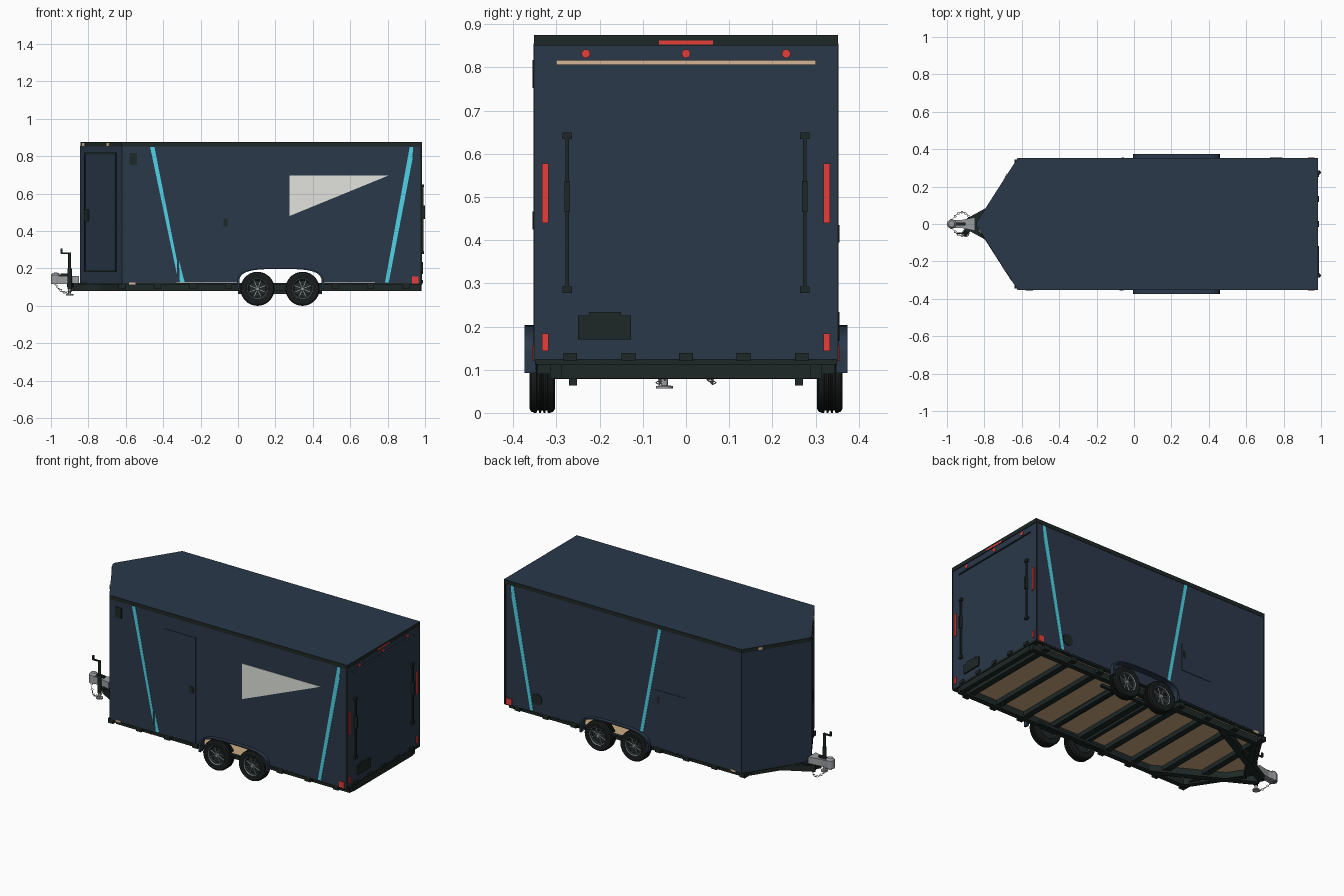
import bpy, bmesh
from math import sin, cos, pi, copysign
from mathutils import Matrix, Vector

cube = bpy.data.objects.get("Cube")
if cube:
    bpy.data.objects.remove(cube, do_unlink=True)


def material(name, *rgb):
    col = [(c / 255 / 12.92 if c < 11 else ((c / 255 + .055) / 1.055) ** 2.4) for c in rgb] + [1]
    m = bpy.data.materials.new(name)
    m.use_nodes = True
    m.diffuse_color = col
    m.node_tree.nodes["Principled BSDF"].inputs["Base Color"].default_value = col
    return m


BLUE = material("body blue", 42, 56, 74)
DARK = material("dark trim", 29, 40, 38)
CYAN = material("stripe cyan", 80, 214, 232)
RED = material("light red", 232, 62, 58)
GLASS = material("window grey", 226, 228, 223)
TAN = material("marker tan", 214, 182, 150)
WOOD = material("floor wood", 205, 172, 132)
RUBBER = material("tyre black", 24, 28, 28)
STEEL = material("steel grey", 155, 158, 162)


def finish(name, bm, mat, smooth=False):
    bmesh.ops.recalc_face_normals(bm, faces=bm.faces)
    me = bpy.data.meshes.new(name)
    bm.to_mesh(me)
    bm.free()
    me.materials.append(mat)
    ob = bpy.data.objects.new(name, me)
    bpy.context.collection.objects.link(ob)
    if smooth:
        bpy.ops.object.select_all(action='DESELECT')
        ob.select_set(True)
        bpy.context.view_layer.objects.active = ob
        bpy.ops.object.shade_smooth_by_angle()
    return ob


def wall_frame(origin, u, n):
    """Local x runs along the wall, y is up, z points out."""
    m = Matrix((Vector(u).normalized(), (0, 0, 1), Vector(n).normalized())).transposed().to_4x4()
    m.translation = Vector(origin)
    return m


def prism(name, polys, frame, depth, mat, start=0.0):
    bm = bmesh.new()
    for pts in polys:
        lo, hi = ([bm.verts.new(frame @ Vector((a, b, h))) for a, b in pts] for h in (start, start + depth))
        bm.faces.new(lo)
        bm.faces.new(hi)
        for i in range(len(pts)):
            j = (i + 1) % len(pts)
            bm.faces.new((lo[i], lo[j], hi[j], hi[i]))
    return finish(name, bm, mat)


def rect(u0, u1, z0, z1):
    return [(u0, z0), (u1, z0), (u1, z1), (u0, z1)]


def disc(u, z, r, n=16):
    return [(u + r * cos(2 * pi * i / n), z + r * sin(2 * pi * i / n)) for i in range(n)]


def outline(u0, u1, z0, z1, w):
    return [rect(u0, u0 + w, z0, z1), rect(u1 - w, u1, z0, z1),
            rect(u0 + w, u1 - w, z0, z0 + w), rect(u0 + w, u1 - w, z1 - w, z1)]


def beam(name, p, q, w, z0, z1, mat):
    p, q = Vector(p), Vector(q)
    side = Vector((p.y - q.y, q.x - p.x)).normalized() * w / 2
    return prism(name, [[p + side, q + side, q - side, p - side]], PLAN, z1 - z0, mat, z0)


def lathe(name, profile, mat, loc, axis='Y', steps=32):
    bm = bmesh.new()
    vs = [bm.verts.new((r, h, 0) if axis == 'Y' else (r, 0, h)) for r, h in profile]
    es = [bm.edges.new(e) for e in zip(vs, vs[1:])]
    bmesh.ops.spin(bm, geom=vs + es, cent=(0, 0, 0), steps=steps, angle=2 * pi,
                   axis=(0, 1, 0) if axis == 'Y' else (0, 0, 1))
    bmesh.ops.remove_doubles(bm, verts=bm.verts, dist=1e-5)
    ob = finish(name, bm, mat, True)
    ob.location = loc
    return ob


PLAN = Matrix.Identity(4)
REAR = wall_frame((.98, 0, 0), (0, 1, 0), (1, 0, 0))
SIDE = {s: wall_frame((0, s * .35, 0), (1, 0, 0), (0, s, 0)) for s in (-1, 1)}
NOSE = {s: wall_frame((-.62, s * .35, 0), (-.218, -s * .34, 0), (-.34, s * .218, 0)) for s in (-1, 1)}
FOOT = [(-.62, -.35), (.98, -.35), (.98, .35), (-.62, .35), (-.838, .01), (-.838, -.01)]


def arch(grow, n=20):
    """Rounded wheel arch from its front foot to its rear foot."""
    out = []
    for i in range(n + 1):
        c, s = -cos(pi * i / n), sin(pi * i / n)
        out.append((.227 + (.22 + grow) * copysign(abs(c) ** .6, c),
                    .125 + (.072 + grow * .5) * max(s, 0) ** .7))
    return out


# Body shell and roof
for s, tag in ((-1, "right"), (1, "left")):
    prism(tag + "_side_wall", [[(-.62, .122)] + arch(0) + [(.98, .122), (.98, .855), (-.62, .855)]],
          SIDE[s], .015, BLUE, -.015)
    prism(tag + "_nose_wall", [rect(0, .404, .122, .855)], NOSE[s], .012, BLUE, -.012)
prism("nose_cap", [[(-.838, -.012), (-.846, 0), (-.838, .012), (-.825, 0)]], PLAN, .733, BLUE, .122)
prism("rear_ramp_door", [rect(-.3, .3, .122, .807)], REAR, .02, BLUE, -.02)
prism("rear_posts_and_header", [rect(-.35, -.3, .122, .855), rect(.3, .35, .122, .855),
                                rect(-.3, .3, .816, .855)], REAR, .02, BLUE, -.02)
prism("rear_gap_strip", [rect(-.3, .3, .8, .823)], REAR, .004, TAN, -.025)
prism("floor", [[(x * .975, y * .95) for x, y in FOOT]], PLAN, .006, WOOD, .117)
roof = prism("roof", [[(x * 1.004, y * 1.006) for x, y in FOOT]], PLAN, .024, DARK, .851)
roof.data.materials.append(BLUE)
for f in roof.data.polygons:
    f.material_index = int(f.normal.z > .5)

# Fenders, corner trims, rear stripes and lamps on both sides
for s, tag in ((-1, "right"), (1, "left")):
    F = SIDE[s]
    a, b = arch(.012), arch(0)
    prism(tag + "_fender", [[(a[0][0], .092)] + a + [(a[-1][0], .092), (b[-1][0], .092)]
                            + b[::-1] + [(b[0][0], .092)]], F, .026, BLUE, -.002)
    prism(tag + "_rear_corner_trim", [rect(.972, .983, .12, .855)], F, .003, DARK)
    prism(tag + "_front_corner_trim", [rect(-.621, -.618, .125, .852)], F, .002, DARK)
    prism(tag + "_rear_stripe", [[(.918, .85), (.936, .85), (.932, .78), (.806, .125), (.786, .125)]],
          F, .002, CYAN)
    prism(tag + "_corner_lamp", [rect(.93, .966, .12, .156)], F, .005, RED)
    prism(tag + "_side_marker", [rect(-.582, -.547, .112, .126)], F, .003, TAN, -.001)
for s, spots in ((-1, (.12, .36)), (1, (.1,))):
    prism("nose_markers", [rect(u, u + .024, .854, .871) for u in spots], NOSE[s], .007, TAN)

# Right side: stripe, window, entry door, vent and front door
R = SIDE[-1]
prism("right_front_stripe", [[(-.47, .85), (-.447, .85), (-.326, .24), (-.326, .165)],
                             [(-.316, .245), (-.285, .125), (-.311, .125)]], R, .002, CYAN)
prism("triangle_window", [[(.275, .48), (.805, .697), (.275, .697)]], R, .002, GLASS)
prism("entry_door", [rect(-.25, -.04, .13, .77)], R, .003, BLUE)
prism("entry_door_handle", [rect(-.077, -.055, .425, .466)], R, .006, DARK)
prism("side_vent", [rect(-.58, -.54, .752, .817)], R, .006, DARK)
prism("nose_door_frame", outline(.056, .371, .18, .82, .012), NOSE[-1], .005, DARK)
prism("nose_door_panel", [rect(.068, .359, .192, .808)], NOSE[-1], .002, BLUE)
prism("nose_door_handle", [rect(.325, .36, .45, .515)], NOSE[-1], .009, DARK)

# Left side: stripe, small hatch and round inlet
L = SIDE[1]
prism("left_front_stripe", [[(-.08, .85), (-.059, .85), (.064, .195), (.043, .195)]], L, .002, CYAN)
prism("hatch_door", [rect(-.24, -.04, .31, .475)], L, .003, BLUE)
prism("hatch_handle", [rect(-.068, -.053, .395, .435)], L, .005, DARK)
prism("round_inlet", [disc(.76, .2, .034)], L, .005, DARK)

# Rear end
prism("rear_centre_lamp", [rect(-.062, .062, .853, .863)], REAR, .0045, RED)
prism("rear_round_lamps", [disc(y, .832, .01) for y in (-.232, 0, .232)], REAR, .004, RED)
prism("rear_tail_lamps", [rect(y - .007, y + .007, *z) for y in (-.326, .326)
                          for z in ((.44, .578), (.143, .184))], REAR, .005, RED)
for y in (-.275, .275):
    prism("lock_bar", [rect(y - .004, y + .004, .28, .65)], REAR, .008, DARK, .004)
    prism("lock_bar_brackets", [rect(y - .011, y + .011, z, z + .015) for z in (.278, .634)], REAR, .014, DARK)
    prism("lock_bar_handle", [rect(y - .006, y + .006, .465, .537)], REAR, .02, DARK)
prism("plate_holder", [[(-.25, .17), (-.127, .17), (-.127, .225), (-.15, .225), (-.15, .234),
                        (-.225, .234), (-.225, .225), (-.25, .225)]], REAR, .008, DARK)
prism("ramp_hinges", [rect(y - .016, y + .016, .12, .139) for y in (-.268, -.133, 0, .133, .268)], REAR, .01, DARK)
prism("rear_sill", [rect(-.35, .35, .112, .125)], REAR, .034, DARK, -.03)
prism("rear_beam", [rect(-.29, .29, .08, .113)], REAR, .03, DARK, -.03)

# Chassis, set in from the walls
for s in (-1, 1):
    beam("side_rail", (-.6, s * .3), (.975, s * .3), .03, .08, .12, DARK)
    beam("wall_sill", (-.62, s * .338), (.975, s * .338), .022, .114, .123, DARK)
    beam("nose_rail", (-.59, s * .31), (-.79, s * .005), .03, .08, .12, DARK)
    beam("nose_sill", (-.61, s * .345), (-.828, s * .005), .022, .114, .123, DARK)
    beam("tongue_beam", (-.36, s * .3), (-.885, s * .014), .036, .078, .116, DARK)
    beam("leaf_spring", (0, s * .262), (.45, s * .262), .018, .064, .08, DARK)
for i in range(9):
    x = -.62 + .19 * i
    beam("cross_member", (x, -.345), (x, .345), .036, .09, .117, DARK)
for x in (.104, .345):
    beam("axle", (x, -.31), (x, .31), .024, .08, .104, DARK)

# Wheels
tread = [p for g in (-.01, 0, .01) for p in ((.091, g - .003), (.086, g - .002), (.086, g + .002), (.091, g + .003))]
tyre = [(.057, -.028), (.08, -.03), (.088, -.026), (.091, -.018)] + tread + [
    (.091, .018), (.088, .026), (.08, .03), (.057, .028)]
for s in (-1, 1):
    for x in (.104, .345):
        at = (x, s * .333, .091)
        lathe("tyre", tyre, RUBBER, at)
        lathe("rim", [(0, s * .012), (.045, s * .012), (.054, s * .024), (.058, s * .026),
                      (.058, -s * .026), (.05, -s * .01), (0, -s * .01)], DARK, at)
        lathe("hub", [(0, s * .026), (.009, s * .026), (.012, s * .012)], STEEL, at, steps=16)
        lathe("rim_lip", [(.053, s * .024), (.055, s * .027), (.057, s * .024)], STEEL, at)
        W = wall_frame(at, (1, 0, 0), (0, s, 0))
        spokes = []
        for i in range(8):
            turn = Matrix.Rotation(pi * i / 4 + pi / 8, 2)
            spokes.append([tuple(turn @ Vector(p)) for p in rect(.01, .05, -.0018, .0018)])
        prism("wheel_spokes", spokes, W, .008, STEEL, .012)

# Coupler, jack and safety chains
prism("coupler_body", [[(-.975, -.023), (-.93, -.02), (-.85, -.036), (-.85, .036), (-.93, .02), (-.975, .023)]],
      PLAN, .042, STEEL, .118)
lathe("coupler_socket", [(0, .178), (.016, .176), (.025, .165), (.025, .116), (0, .116)], STEEL, (-.975, 0, 0), 'Z', 20)
beam("coupler_latch", (-.95, 0), (-.9, 0), .016, .158, .172, DARK)
prism("tongue_plate", [[(-.89, -.03), (-.79, -.06), (-.79, .06), (-.89, .03)]], PLAN, .008, DARK, .113)
JX, JY = -.9, -.05
lathe("jack_post", [(0, .285), (.008, .285), (.008, .2), (.012, .2), (.012, .09), (0, .09)], DARK, (JX, JY, 0), 'Z', 16)
lathe("jack_leg", [(0, .1), (.008, .1), (.008, .064), (.02, .062), (.02, .056), (0, .056)], STEEL, (JX, JY, 0), 'Z', 16)
beam("jack_bracket", (JX, JY), (JX + .02, 0), .03, .1, .12, DARK)
beam("jack_crank_arm", (JX + .005, JY), (JX - .046, JY), .008, .278, .286, DARK)
beam("jack_crank_grip", (JX - .048, JY), (JX - .038, JY), .01, .28, .306, DARK)
for s in (-1, 1):
    for i in range(13):
        t = i / 12
        bpy.ops.mesh.primitive_torus_add(
            major_segments=10, minor_segments=4, major_radius=.006, minor_radius=.0015,
            location=(-.975 + .11 * t, s * (.02 + .043 * sin(pi * t)), .112 - .042 * sin(pi * t)),
            rotation=(pi / 2 * (i % 2), .5, s * (1 - 2 * t)))
        link = bpy.context.object
        link.name = "chain_link"
        link.data.materials.append(STEEL)
